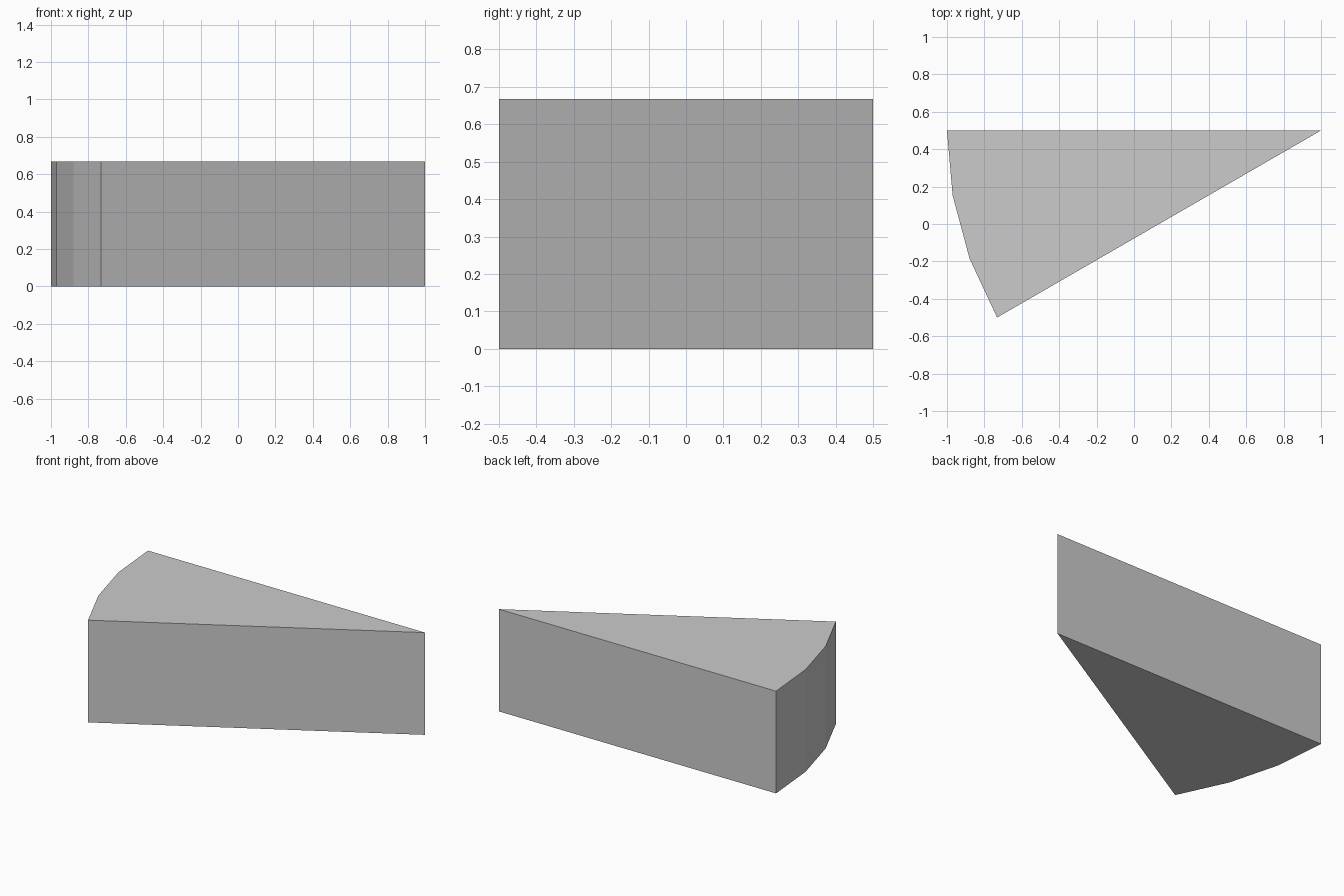
import bpy, bmesh
from math import sin, cos, radians

if "Cube" in bpy.data.objects:
    bpy.data.objects.remove(bpy.data.objects["Cube"])

HEIGHT = 0.667
RADIUS = 2.0
TIP = (1.0, 0.5)

# Wedge outline: pointed tip plus a three-segment 30 degree arc
outline = [TIP] + [(TIP[0] + RADIUS * cos(radians(a)), TIP[1] + RADIUS * sin(radians(a)))
                   for a in (180, 190, 200, 210)]

# Extrude the outline upward into a solid slice
bm = bmesh.new()
base = bm.faces.new([bm.verts.new((x, y, 0)) for x, y in outline])
top = bmesh.ops.extrude_face_region(bm, geom=[base], use_keep_orig=True)
bmesh.ops.translate(bm, vec=(0, 0, HEIGHT),
                    verts=[v for v in top["geom"] if isinstance(v, bmesh.types.BMVert)])
bmesh.ops.recalc_face_normals(bm, faces=bm.faces)

mesh = bpy.data.meshes.new("wedge_slice")
bm.to_mesh(mesh)
bm.free()
bpy.context.collection.objects.link(bpy.data.objects.new("wedge_slice", mesh))
